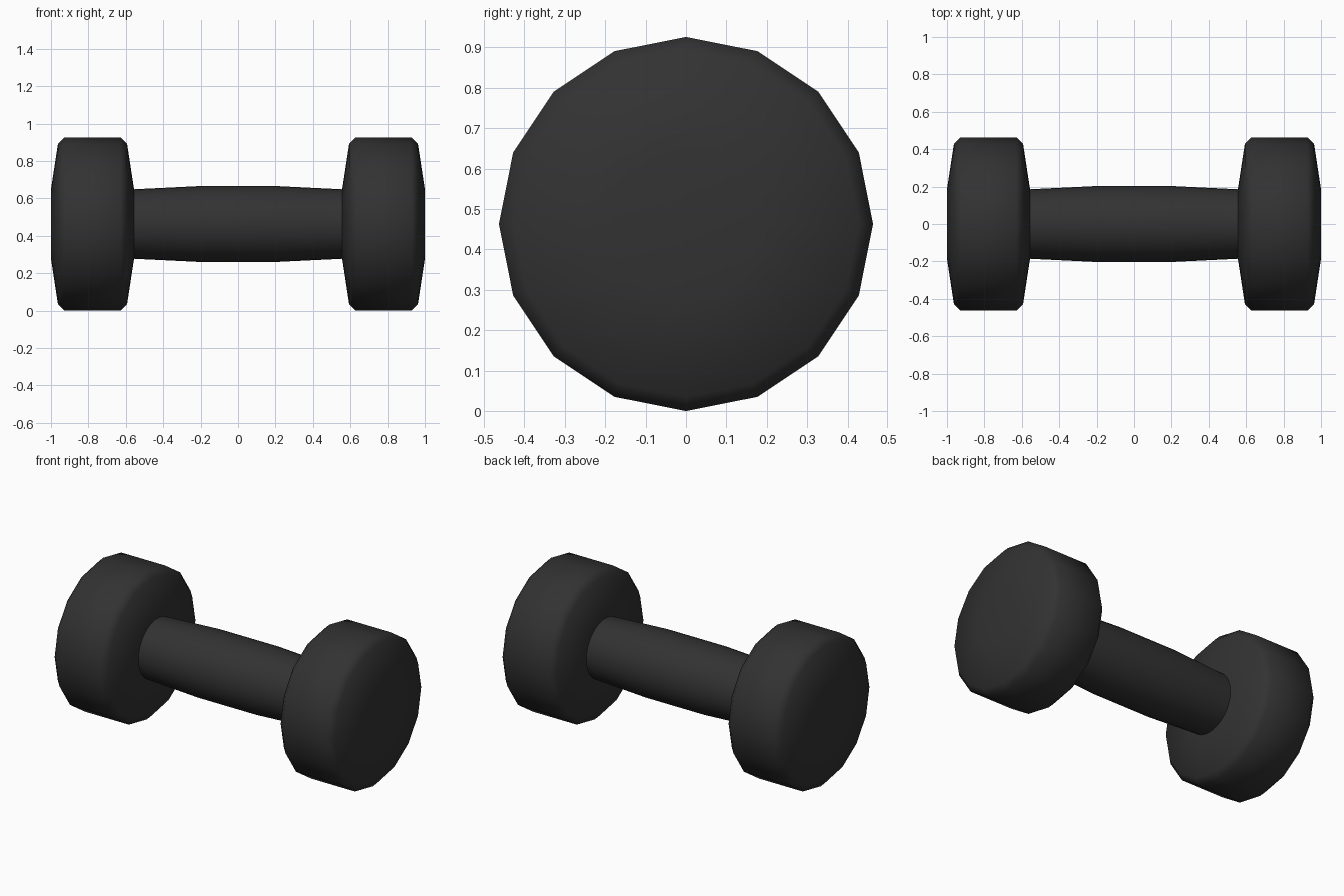
import bpy, bmesh, math

if "Cube" in bpy.data.objects:
    bpy.data.objects.remove(bpy.data.objects["Cube"])

CENTRE_Z = 0.463

rubber = bpy.data.materials.new("dark grey rubber")
rubber.diffuse_color = (0.032, 0.032, 0.032, 1)
rubber.use_nodes = True
rubber.node_tree.nodes["Principled BSDF"].inputs["Base Color"].default_value = rubber.diffuse_color


def lathe_x(name, profile, sides):
    """Closed body of revolution about the x axis from (x, radius) points."""
    bm = bmesh.new()
    rings = []
    for x, r in profile:
        angles = [2 * math.pi * i / sides for i in range(sides)]
        rings.append([bm.verts.new((x, r * math.cos(a), r * math.sin(a))) for a in angles])
    for a, b in zip(rings, rings[1:]):
        for i in range(sides):
            j = (i + 1) % sides
            bm.faces.new((a[i], a[j], b[j], b[i]))
    bm.faces.new(rings[0])
    bm.faces.new(rings[-1])
    bmesh.ops.recalc_face_normals(bm, faces=bm.faces)
    mesh = bpy.data.meshes.new(name)
    bm.to_mesh(mesh)
    bm.free()
    mesh.materials.append(rubber)
    obj = bpy.data.objects.new(name, mesh)
    obj.location.z = CENTRE_Z
    bpy.context.collection.objects.link(obj)
    bpy.ops.object.select_all(action='DESELECT')
    obj.select_set(True)
    bpy.context.view_layer.objects.active = obj
    bpy.ops.object.shade_smooth_by_angle(angle=math.radians(60))
    return obj


# Weights: 16-sided, chamfered rims and slightly domed faces
head = [(0.556, 0.185), (0.593, 0.428), (0.628, 0.463),
        (0.928, 0.463), (0.963, 0.428), (1.0, 0.185)]
for name, s in (("right_weight", 1), ("left_weight", -1)):
    lathe_x(name, [(s * x, r) for x, r in head], 16)

# Grip: gently swollen in the middle
lathe_x("handle", [(-0.57, 0.185), (-0.2, 0.203), (0.2, 0.203), (0.57, 0.185)], 32)
